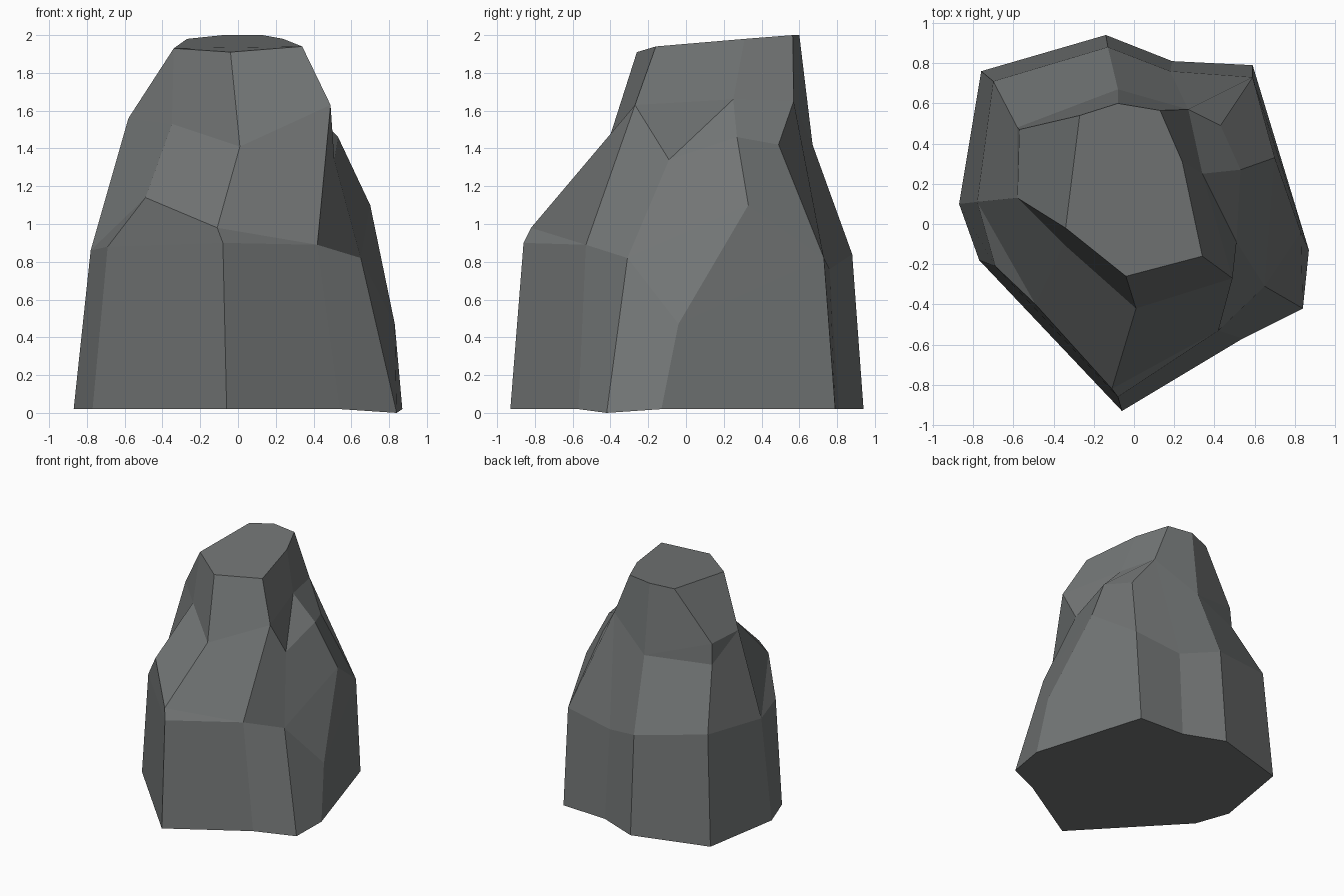
import bpy
import bmesh

# Remove the default cube only
cube = bpy.data.objects.get("Cube")
if cube:
    bpy.data.objects.remove(cube, do_unlink=True)


def make_material(name, color):
    mat = bpy.data.materials.new(name)
    mat.use_nodes = True
    mat.diffuse_color = color
    bsdf = mat.node_tree.nodes["Principled BSDF"]
    bsdf.inputs["Base Color"].default_value = color
    bsdf.inputs["Roughness"].default_value = 0.9
    return mat


def ridge(foot, hip, shoulder, crown, ledge=None, neck=None):
    """One vertical ridge line of the rock, from the ground to the summit.
    The ledge and neck are optional extra breaks in the slope."""
    return [foot, hip, ledge or hip, shoulder, neck or shoulder, crown]


def loft_ridges(name, ridges, mat):
    """Skin neighbouring ridges, cap both ends and weld shared points."""
    bm = bmesh.new()
    columns = [[bm.verts.new(p) for p in line] for line in ridges]
    following = columns[1:] + columns[:1]
    for here, there in zip(columns, following):
        for low in range(len(here) - 1):
            high = low + 1
            bm.faces.new((here[low], there[low], there[high], here[high]))
    bm.faces.new([line[0] for line in reversed(columns)])
    bm.faces.new([line[-1] for line in columns])
    bmesh.ops.remove_doubles(bm, verts=bm.verts[:], dist=0.001)
    bmesh.ops.dissolve_degenerate(bm, edges=bm.edges[:], dist=0.001)
    bmesh.ops.recalc_face_normals(bm, faces=bm.faces[:])
    mesh = bpy.data.meshes.new(name)
    bm.to_mesh(mesh)
    bm.free()
    mesh.materials.append(mat)
    obj = bpy.data.objects.new(name, mesh)
    bpy.context.collection.objects.link(obj)
    return obj


stone = make_material("stone grey", (0.17, 0.18, 0.18, 1.0))

# Height of the ground edge, and points where two ridges run together
ground = 0.02
east_neck = (.34, .25, 1.66)
east_crown = (.24, .31, 1.98)
back_neck = (.27, .57, 1.65)
back_crown = (.13, .565, 2)
west_crown = (-.34, -.02, 1.93)

# Front ridges
front_tip = ridge(foot=(-.06, -.93, ground), hip=(-.08, -.86, .9),
                  ledge=(-.11, -.82, .98), shoulder=(.01, -.42, 1.41),
                  crown=(-.04, -.26, 1.91))
front_east = ridge(foot=(.54, -.57, ground), hip=(.42, -.53, .89),
                   shoulder=(.49, -.27, 1.63), crown=(.34, -.16, 1.94))

# East side ridges
east_corner = ridge(foot=(.84, -.42, 0), hip=(.65, -.31, .82),
                    shoulder=(.51, -.09, 1.34), neck=east_neck,
                    crown=east_crown)
east_flank = ridge(foot=(.87, -.13, ground), hip=(.83, -.04, .47),
                   ledge=(.7, .33, 1.1), shoulder=(.53, .27, 1.46),
                   neck=east_neck, crown=east_crown)

# Back ridges
back_east = ridge(foot=(.59, .79, ground), hip=(.59, .73, .82),
                  shoulder=(.43, .49, 1.42), neck=back_neck,
                  crown=back_crown)
back_hollow = ridge(foot=(.19, .81, ground), hip=(.18, .76, .76),
                    shoulder=back_neck, crown=back_crown)
back_tip = ridge(foot=(-.14, .94, ground), hip=(-.13, .88, .84),
                 shoulder=(-.08, .67, 1.42), crown=(-.08, .6, 2))
back_west = ridge(foot=(-.76, .76, ground), hip=(-.7, .71, .93),
                  shoulder=(-.58, .48, 1.4), neck=(-.57, .47, 1.57),
                  crown=(-.27, .54, 1.98))

# West side ridges
west_flank = ridge(foot=(-.87, .1, ground), hip=(-.78, .11, .86),
                   shoulder=(-.58, .13, 1.56), crown=west_crown)
west_corner = ridge(foot=(-.77, -.18, ground), hip=(-.69, -.21, .88),
                    ledge=(-.49, -.4, 1.14), shoulder=(-.35, -.1, 1.53),
                    crown=west_crown)

# Whole rock, faceted
loft_ridges("rock", [front_tip, front_east, east_corner, east_flank,
                     back_east, back_hollow, back_tip, back_west,
                     west_flank, west_corner], stone)
